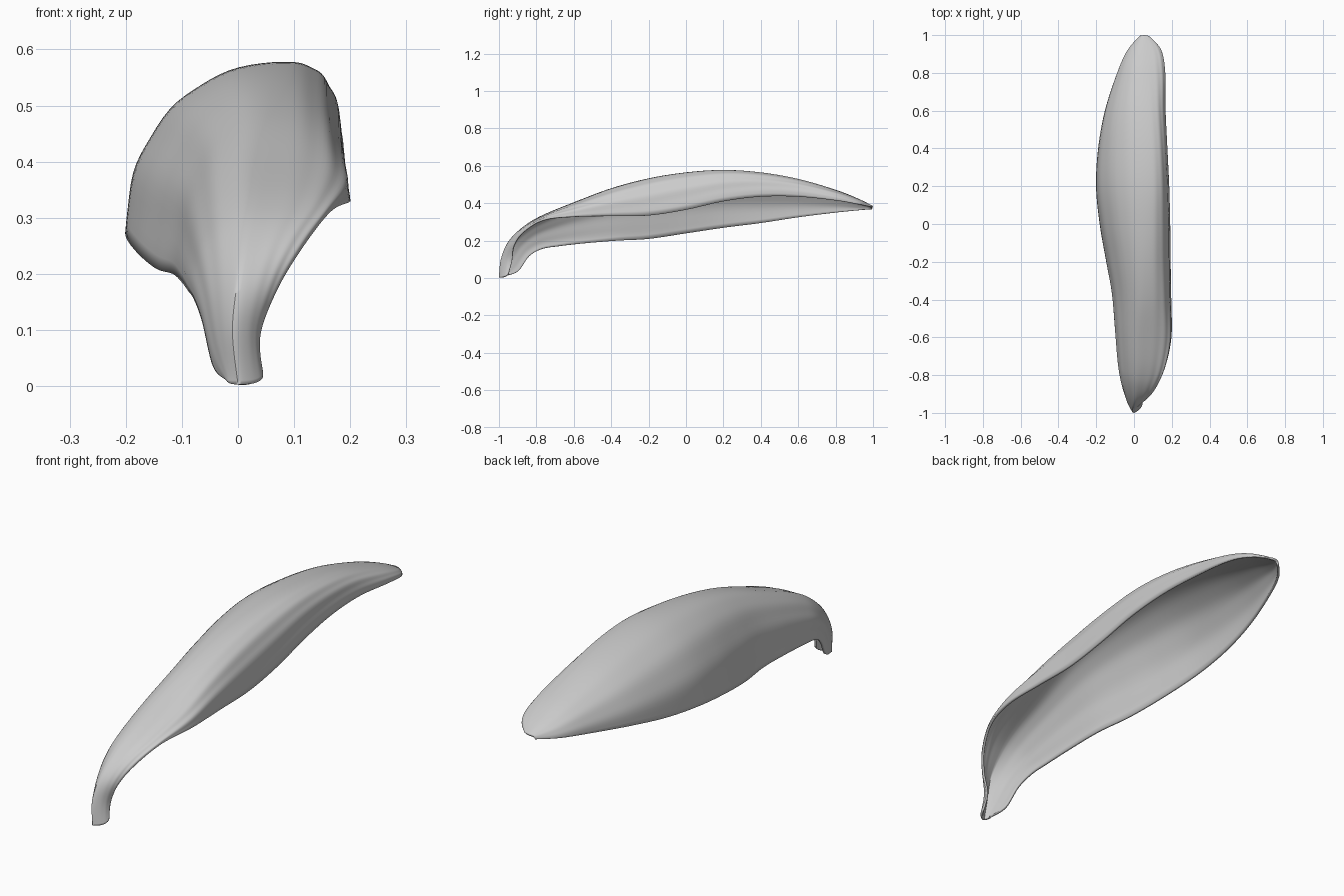
import bpy, bmesh, math
from mathutils import Vector

if "Cube" in bpy.data.objects:
    bpy.data.objects.remove(bpy.data.objects["Cube"])

# Stations from stem to tip: left rim xyz, crest xyz, right rim xyz
STATIONS = [
    [-.02, -.97, .01,   .00, -1.0, .003,  .045, -.95, .022],
    [-.045, -.90, .035, -.01, -.99, .10,  .04, -.93, .09],
    [-.065, -.84, .115, .00, -.95, .195,  .07, -.92, .17],
    [-.08, -.77, .155,  .01, -.87, .275,  .115, -.87, .245],
    [-.09, -.68, .17,   .02, -.77, .335,  .165, -.76, .31],
    [-.10, -.55, .185,  .03, -.60, .405,  .198, -.60, .328],
    [-.115, -.37, .20,  .05, -.40, .48,   .196, -.40, .332],
    [-.145, -.20, .21,  .06, -.20, .533,  .192, -.20, .335],
    [-.18, .00, .24,    .07, .00, .565,   .190, .00, .365],
    [-.20, .20, .27,    .08, .20, .578,   .185, .20, .41],
    [-.19, .40, .295,   .08, .40, .565,   .176, .40, .435],
    [-.155, .60, .325,  .07, .60, .53,    .167, .60, .435],
    [-.09, .80, .35,    .06, .80, .472,   .166, .80, .415],
    [-.035, .92, .362,  .06, .92, .425,   .145, .92, .395],
    [.03, .995, .368,   .055, 1.0, .385,  .085, .99, .38],
]
SUB, HALF = 8, 24


def spline(a, b, c, d, t):
    return [.5 * (2*q + (r-p)*t + (2*p-5*q+4*r-s)*t*t + (3*q-p-3*r+s)*t**3)
            for p, q, r, s in zip(a, b, c, d)]


def section(st, v):
    """Arched cross-section with fine lengthwise pleats."""
    left, crest, right = Vector(st[:3]), Vector(st[3:6]), Vector(st[6:])
    pts = []
    for i in range(-HALF, HALF + 1):
        s = i / HALF
        rim, n = (left, 2.1) if s < 0 else (right, 2.7)
        a = abs(s) * math.pi / 2
        u = math.sin(a) ** (2 / n)
        w = max(math.cos(a), 0) ** (2 / n)
        p = Vector((crest.x + (rim.x - crest.x) * u,
                    crest.y + (rim.y - crest.y) * abs(s),
                    rim.z + (crest.z - rim.z) * w))
        fade = math.sin(math.pi * v) * abs(s)
        ripple = .004 * fade * math.sin(s * 22 + v * 9)
        p.x += ripple * (1 if s > 0 else -1) * u * .5
        p.z += ripple * w
        pts.append(p)
    return pts


# Petal skin lofted through the interpolated stations
rows = []
last = len(STATIONS) - 1
for k in range(last):
    quad = [STATIONS[min(max(k + j, 0), last)] for j in (-1, 0, 1, 2)]
    for m in range(SUB):
        t = m / SUB
        rows.append(section(spline(*quad, t), (k + t) / last))
rows.append(section(STATIONS[last], 1))

bm = bmesh.new()
grid = [[bm.verts.new(p) for p in row] for row in rows]
for r0, r1 in zip(grid, grid[1:]):
    for i in range(2 * HALF):
        bm.faces.new((r0[i], r0[i + 1], r1[i + 1], r1[i]))
mesh = bpy.data.meshes.new("petal")
bm.to_mesh(mesh)
bm.free()
petal = bpy.data.objects.new("petal", mesh)
bpy.context.collection.objects.link(petal)

# Thin wall, thickened inward from the outer skin
solid = petal.modifiers.new("thickness", 'SOLIDIFY')
solid.thickness = .01
solid.offset = -1

bpy.context.view_layer.objects.active = petal
petal.select_set(True)
bpy.ops.object.shade_smooth_by_angle(angle=math.radians(50))
